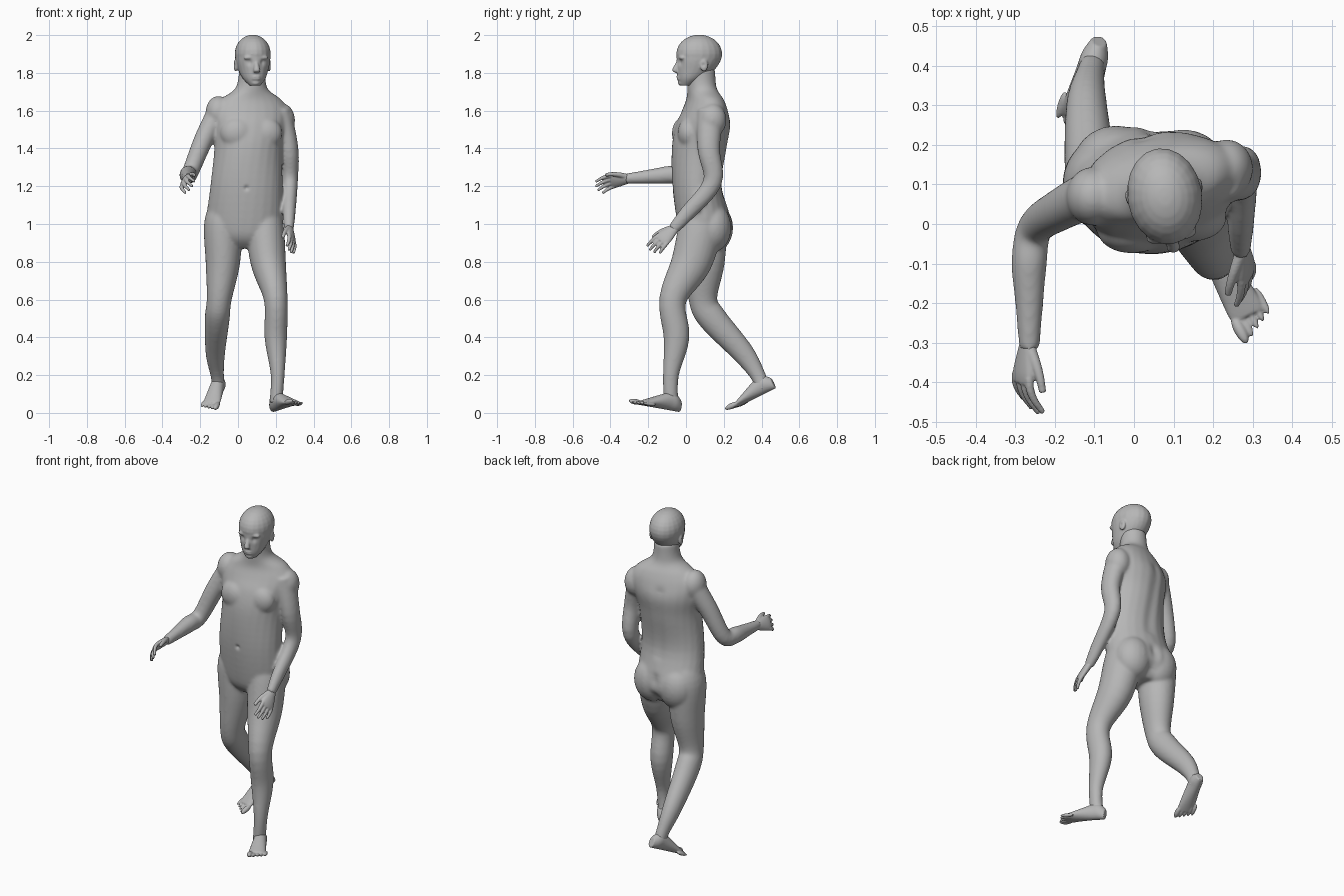
import bpy, bmesh, math
from mathutils import Matrix, Vector

old = bpy.data.objects.get("Cube")
if old:
    bpy.data.objects.remove(old, do_unlink=True)

shade = 0.47
colour = (shade, shade, shade, 1)
grey = bpy.data.materials.new("plain grey")
grey.use_nodes = True
grey.diffuse_color = colour
grey.node_tree.nodes["Principled BSDF"].inputs["Base Color"].default_value = colour

SIDES, STEPS = 24, 5
UP = Vector((0, 0, 1))
FORWARD = Vector((0, 1, 0))
WORLD = Matrix.Identity(4)


def frame(origin, forward, up, flip=1):
    """Local space with y forward, z up and x sideways (flip mirrors x)."""
    y = Vector(forward).normalized()
    x = y.cross(Vector(up)).normalized()
    space = Matrix((x * flip, y, x.cross(y))).transposed().to_4x4()
    space.translation = Vector(origin)
    return space


def spline(points):
    """Smooth path through points of (x, y, z, half width, half depth)."""
    points = [Vector(point) for point in points]
    padded = [points[0]] + points + [points[-1]]
    path = []
    for before, start, end, after in zip(padded, padded[1:], padded[2:], padded[3:]):
        slope_in, slope_out = (end - before) / 2, (after - start) / 2
        for step in range(STEPS):
            t = step / STEPS
            ease = t * t * (3 - 2 * t)
            path.append(start.lerp(end, ease) + slope_in * t * (1 - t) ** 2
                        - slope_out * t * t * (1 - t))
    return path + [points[-1]]


def tube(bm, points, space=WORLD, axis=None, twist=0):
    """Loft of ellipses along a path; twist turns them with height about the waist."""
    path = spline(points)
    centres = [Vector(section[:3]) for section in path]
    last = len(path) - 1
    rings = []
    for i, section in enumerate(path):
        tangent = axis or (centres[min(i + 1, last)] - centres[max(i - 1, 0)]).normalized()
        turn = twist * (section[2] - 1.2)
        side = Vector((math.cos(turn), math.sin(turn), 0))
        side = (side - tangent * side.dot(tangent)).normalized()
        depth = tangent.cross(side)
        ring = []
        for k in range(SIDES):
            angle = math.tau * k / SIDES
            offset = side * section[3] * math.cos(angle) + depth * section[4] * math.sin(angle)
            ring.append(bm.verts.new(space @ (centres[i] + offset)))
        rings.append(ring)
    faces = [bm.faces.new(rings[0]), bm.faces.new(rings[-1])]
    for low, high in zip(rings, rings[1:]):
        for k in range(SIDES):
            faces.append(bm.faces.new((low[k - 1], low[k], high[k], high[k - 1])))
    bmesh.ops.recalc_face_normals(bm, faces=faces)


def limb(bm, joints, ratio):
    """Tube through joints of (x, y, z, radius), deepened by a ratio."""
    tube(bm, [(x, y, z, radius, radius * ratio) for x, y, z, radius in joints])


def blob(bm, centre, radii, space=WORLD):
    made = bmesh.ops.create_uvsphere(bm, u_segments=20, v_segments=14, radius=1)["verts"]
    matrix = space @ Matrix.Translation(centre) @ Matrix.Diagonal((*radii, 1))
    bmesh.ops.transform(bm, matrix=matrix, verts=made)
    faces = {face for vert in made for face in vert.link_faces}
    bmesh.ops.recalc_face_normals(bm, faces=list(faces))


def skin(bm, name, voxel, relax):
    """Fuse the overlapping parts into one smooth surface."""
    mesh = bpy.data.meshes.new(name)
    bm.to_mesh(mesh)
    bm.free()
    obj = bpy.data.objects.new(name, mesh)
    bpy.context.scene.collection.objects.link(obj)
    remesh = obj.modifiers.new("fuse", 'REMESH')
    remesh.mode, remesh.voxel_size = 'VOXEL', voxel
    smooth = obj.modifiers.new("relax", 'SMOOTH')
    smooth.factor, smooth.iterations = 0.5, relax
    bpy.context.view_layer.objects.active = obj
    for modifier in ("fuse", "relax"):
        bpy.ops.object.modifier_apply(modifier=modifier)
    obj.data.materials.clear()
    obj.data.materials.append(grey)
    obj.data.polygons.foreach_set("use_smooth", [True] * len(obj.data.polygons))
    return obj


def dent(obj, centres, radius, amount):
    """Press a soft groove or hollow into the surface."""
    normals = [vert.normal.copy() for vert in obj.data.vertices]
    for vert, normal in zip(obj.data.vertices, normals):
        distance = min((vert.co - centre).length for centre in centres)
        vert.co -= normal * amount * math.exp(-(distance / radius) ** 2)
    obj.data.update()


def line(start, end, count):
    return [Vector(start).lerp(Vector(end), k / (count - 1)) for k in range(count)]


# Torso and neck: leaning to one side and twisted from hips to shoulders
body = bmesh.new()
torso = [(.87, .1, .09, .07), (.92, .1, .17, .12), (1, .1, .205, .145), (1.2, .06, .192, .132),
         (1.4, .07, .182, .145), (1.52, .09, .2, .142), (1.6, .1, .205, .115), (1.66, .1, .165, .092),
         (1.72, .085, .085, .077), (1.82, .08, .068, .075)]
tube(body, [(.035 + .05 * (z - 1), y, z, width, depth) for z, y, width, depth in torso],
     axis=UP, twist=.6)

# Chest, shoulder and seat muscles
for s in (-1, 1):
    blob(body, (.07 + .075 * s, .015 * s, 1.48), (.09, .06, .085))
    blob(body, (.065 + .17 * s, .105 + .035 * s, 1.57 - .02 * s), (.067, .075, .088))
    blob(body, (.04 + .085 * s, .145 - .005 * s, .98), (.11, .1, .13))

# Forward leg and trailing leg
limb(body, [(.12, .09, 1.1, .08), (.14, .08, 1, .1), (.16, .03, .8, .094), (.2, -.07, .6, .063),
            (.2, -.05, .4, .06), (.21, -.08, .2, .037), (.2, -.08, .05, .035)], 1.15)
limb(body, [(-.06, .09, 1.1, .08), (-.08, .1, 1, .1), (-.08, .1, .8, .092), (-.1, .09, .6, .066),
            (-.11, .14, .5, .066), (-.12, .3, .32, .052), (-.11, .38, .2, .036),
            (-.1, .41, .12, .034)], 1.15)

# Arm hanging beside the hip, and arm reaching forward
limb(body, [(.22, .13, 1.6, .06), (.27, .12, 1.4, .05), (.275, .14, 1.22, .042),
            (.27, 0, 1.05, .034), (.27, -.07, .97, .025)], 1.2)
limb(body, [(-.1, .08, 1.6, .06), (-.18, .04, 1.45, .052), (-.25, -.01, 1.28, .045),
            (-.265, -.1, 1.26, .045), (-.265, -.2, 1.25, .036), (-.265, -.32, 1.24, .026)], 1.05)

# Spine groove, seat cleft and navel
figure = skin(body, "body", .007, 18)
dent(figure, line((.05, .18, 1.16), (.025, .22, 1.56), 30), .03, .008)
dent(figure, line((.05, .25, 1.04), (.045, .2, .92), 12), .028, .014)
dent(figure, [Vector((.045, -.075, 1.19))], .012, .012)


# Feet with flat soles and five toes, big toe on the inner side
def foot(name, space):
    bm = bmesh.new()
    sections = [(0, .02, .03), (.035, .034, .045), (.08, .037, .046), (.2, .046, .02), (.23, .042, .013)]
    tube(bm, [(0, y, height, width, height) for y, width, height in sections], space, FORWARD)
    for i in range(5):
        radius = .01 if i else .015
        blob(bm, (.036 - .021 * i, .25 - .01 * i, radius), (radius, .04, radius), space)
    skin(bm, name, .004, 4)


foot("left_foot", frame((.185, -.035, .004), (.13, -.245, .045), UP))
foot("right_foot", frame((-.085, .475, .13), (-.07, -.25, -.122), UP, -1))


# Hands with curled fingers; local x points to the thumb and z to the back of the hand
def hand(name, space, curl):
    bm = bmesh.new()
    palm = [(-.03, .022, .018), (0, .027, .02), (.07, .043, .017), (.1, .038, .011)]
    tube(bm, [(0, y, 0, width, depth) for y, width, depth in palm], space, FORWARD)
    along = [step / 3 for step in range(4)]
    for i in range(4):
        x = .033 - .022 * i
        length = .09 - .006 * (i - 1) ** 2
        finger = []
        for t in along:
            radius = .011 - .004 * t * t
            drop = curl * length * .7 * t * t
            finger.append((x * (1 + t / 4), .08 + length * t, -drop, radius, radius))
        tube(bm, finger, space)
    thumb = []
    for t in along:
        radius = .015 - .006 * t
        thumb.append((.015 + .08 * t - .035 * t * t, .01 + .1 * t, -.03 * t, radius, radius))
    tube(bm, thumb, space)
    skin(bm, name, .004, 3)


hand("left_hand", frame((.272, -.063, .975), (.15, -.75, -.68), (.9, -.2, .35)), .4)
hand("right_hand", frame((-.268, -.305, 1.24), (-.17, -1, -.14), (-.85, 0, .5), -1), .9)

# Head, turned slightly to its left: cranium, then the face and jaw
face = frame((.077, .075, 0), (.17, -1, 0), UP)
head = bmesh.new()
blob(head, (0, .005, 1.9), (.095, .123, .102), face)
jaw = [(1.732, .08, .028, .028), (1.77, .052, .06, .068), (1.82, .022, .08, .102), (1.87, .008, .092, .118),
       (1.92, .005, .092, .12)]
tube(head, [(0, y, z, width, depth) for z, y, width, depth in jaw], face, UP)

# Nose, lips and chin
tube(head, [(0, .114, 1.865, .008, .01), (0, .136, 1.815, .017, .015), (0, .122, 1.8, .016, .008)], face, UP)
for z in (1.78, 1.768):
    blob(head, (0, .115, z), (.024, .012, .006), face)
blob(head, (0, .1, 1.748), (.024, .02, .016), face)

# Ears and brows
sides = (-1, 1)
for s in sides:
    blob(head, (s * .09, -.006, 1.84), (.01, .021, .034), face)
    blob(head, (s * .032, .104, 1.88), (.034, .018, .014), face)

# Eye sockets and ear hollows
skull = skin(head, "head", .005, 6)
dent(skull, [face @ Vector((s * .034, .112, 1.856)) for s in sides], .016, .008)
dent(skull, [face @ Vector((s * .1, 0, 1.842)) for s in sides], .01, .006)
